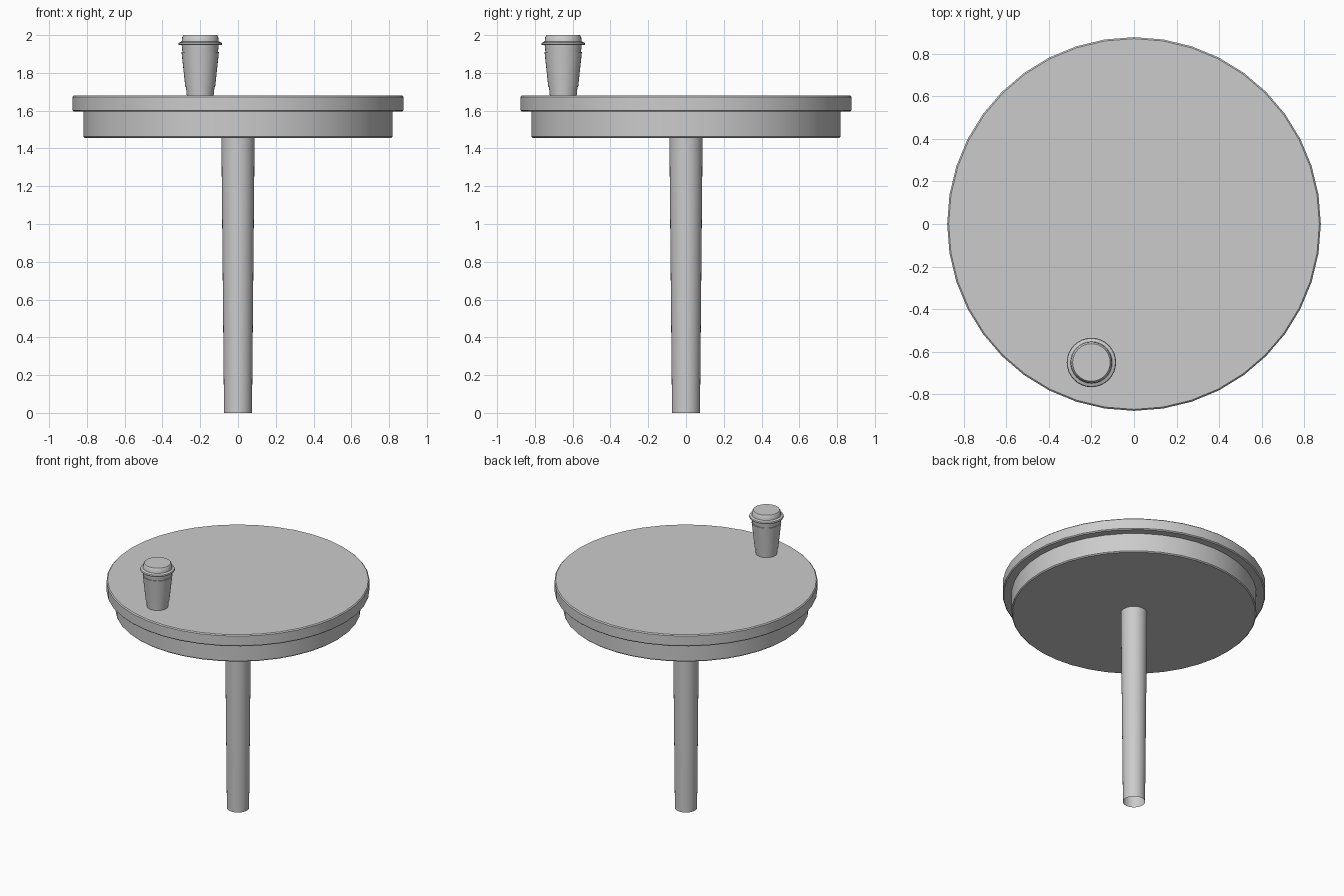
import bpy, math

if "Cube" in bpy.data.objects:
    bpy.data.objects.remove(bpy.data.objects["Cube"])


def lathe(name, profile, sides, location=(0, 0, 0), cap_bottom=True, cap_top=True, angle=35):
    """Spin a list of (radius, height) points around the z axis."""
    verts = [(r * math.cos(2 * math.pi * i / sides), r * math.sin(2 * math.pi * i / sides), z)
             for r, z in profile for i in range(sides)]
    faces = []
    for k in range(len(profile) - 1):
        a, b = k * sides, (k + 1) * sides
        for i in range(sides):
            j = (i + 1) % sides
            faces.append((a + i, a + j, b + j, b + i))
    if cap_bottom:
        faces.append(tuple(reversed(range(sides))))
    if cap_top:
        last = (len(profile) - 1) * sides
        faces.append(tuple(range(last, last + sides)))
    mesh = bpy.data.meshes.new(name)
    mesh.from_pydata(verts, [], faces)
    obj = bpy.data.objects.new(name, mesh)
    bpy.context.collection.objects.link(obj)
    obj.location = location
    bpy.ops.object.select_all(action='DESELECT')
    obj.select_set(True)
    bpy.context.view_layer.objects.active = obj
    bpy.ops.object.shade_smooth_by_angle(angle=math.radians(angle))
    return obj


# Round table top with softened rims
lathe("table_top", [(0.870, 1.595), (0.877, 1.602), (0.877, 1.673), (0.870, 1.680)], 40)

# Apron disc under the top
lathe("table_apron", [(0.811, 1.455), (0.818, 1.462), (0.818, 1.595)], 40)

# Tapered central post, open at the foot
lathe("table_post", [(0.074, 0.0), (0.088, 1.456)], 32, cap_bottom=False, cap_top=False)

# Takeaway cup standing near the front edge
cup_at = (-0.20, -0.65, 1.68)
lathe("cup_body", [(0.071, 0.0), (0.098, 0.268)], 32, cup_at)

# Sleeve wrapped around the cup
lathe("cup_sleeve", [(0.077, 0.045), (0.079, 0.045), (0.099, 0.230), (0.094, 0.230)],
      32, cup_at, cap_bottom=False, cap_top=False)

# Lid with a flared rim and a raised cap
lathe("cup_lid", [(0.100, 0.267), (0.113, 0.267), (0.116, 0.272), (0.113, 0.280), (0.098, 0.286),
                  (0.095, 0.310), (0.088, 0.320)], 32, cup_at)
